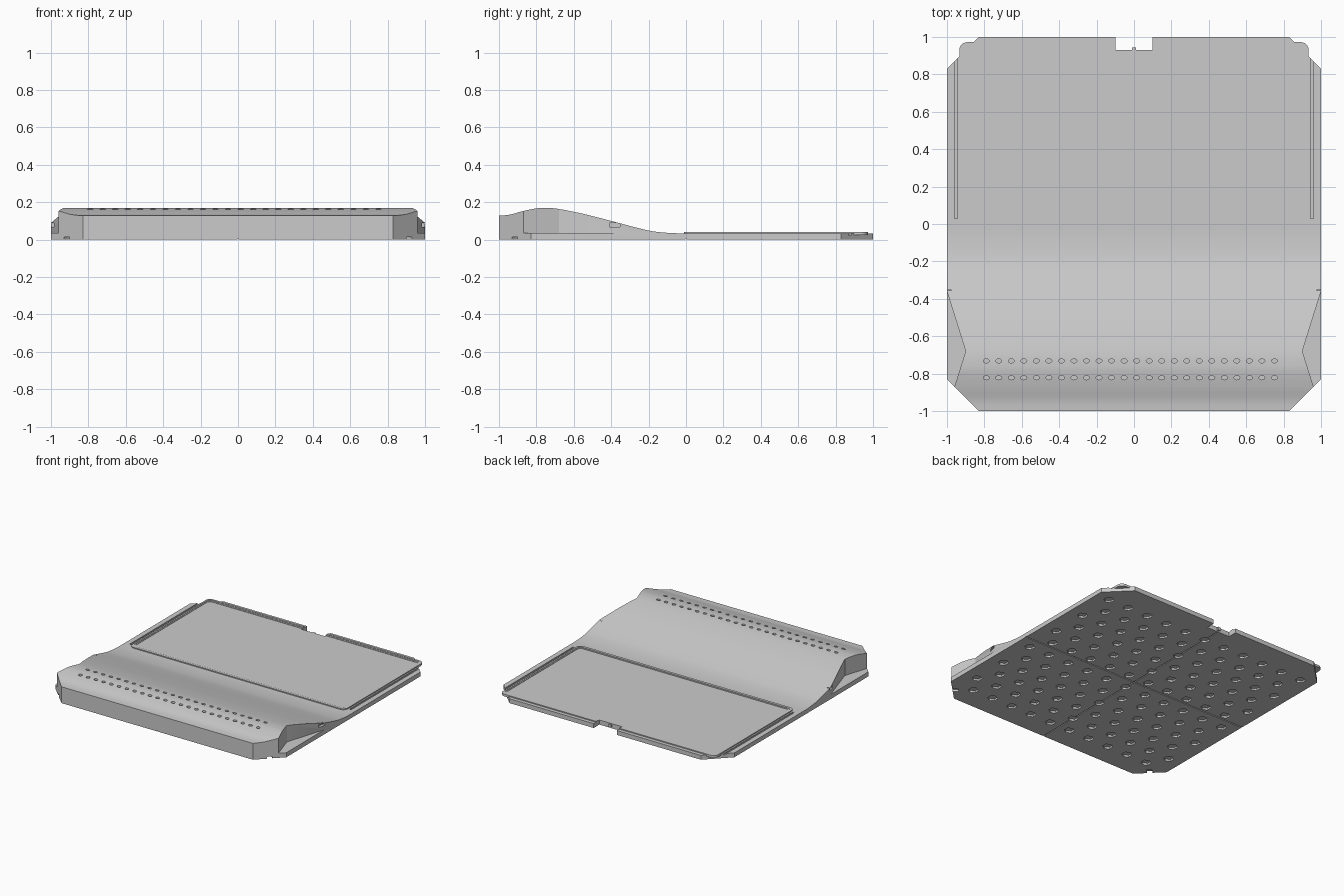
import bpy, bmesh, math
from mathutils import Vector

old = bpy.data.objects.get("Cube")
if old:
    bpy.data.objects.remove(old, do_unlink=True)

grey = bpy.data.materials.new("Matte Grey")
grey.use_nodes = True
COLOUR = (0.6, 0.6, 0.6, 1)
grey.diffuse_color = COLOUR
grey.node_tree.nodes["Principled BSDF"].inputs["Base Color"].default_value = COLOUR


def prism(bm, pts, lo, hi, axis="z"):
    """Extrude a flat outline along z, or a (y, z) outline along x."""
    place = (lambda p, h: (p[0], p[1], h)) if axis == "z" else (lambda p, h: (h, p[0], p[1]))
    a = [bm.verts.new(place(p, lo)) for p in pts]
    b = [bm.verts.new(place(p, hi)) for p in pts]
    n = len(pts)
    faces = [bm.faces.new(a), bm.faces.new(b)]
    faces += [bm.faces.new((a[i], a[(i + 1) % n], b[(i + 1) % n], b[i])) for i in range(n)]
    bmesh.ops.recalc_face_normals(bm, faces=faces)


def make(name, fill):
    bm = bmesh.new()
    fill(bm)
    mesh = bpy.data.meshes.new(name)
    bm.to_mesh(mesh)
    bm.free()
    mesh.materials.append(grey)
    obj = bpy.data.objects.new(name, mesh)
    bpy.context.collection.objects.link(obj)
    return obj


def cut(target, fill):
    """Subtract the shapes and keep the result as plain mesh."""
    tool = make("cutter", fill)
    tool.hide_render = True
    mod = target.modifiers.new("cut", "BOOLEAN")
    mod.object, mod.operation, mod.solver = tool, "DIFFERENCE", "EXACT"
    mod.use_self = True
    bpy.context.view_layer.update()
    ready = target.evaluated_get(bpy.context.evaluated_depsgraph_get())
    mesh = bpy.data.meshes.new_from_object(ready)
    target.modifiers.clear()
    target.data = mesh
    bpy.data.objects.remove(tool, do_unlink=True)


def rect(x0, x1, y0, y1):
    return [(x0, y0), (x1, y0), (x1, y1), (x0, y1)]


def round_rect(x, y0, y1, r):
    pts = []
    for k, (cx, cy) in enumerate(((x - r, y1 - r), (r - x, y1 - r), (r - x, y0 + r), (x - r, y0 + r))):
        for i in range(7):
            a = math.radians(90 * k + 15 * i)
            pts.append((cx + r * math.cos(a), cy + r * math.sin(a)))
    return pts


def ngon(x, y, rx, ry, n, turn=0):
    return [(x + rx * math.cos(turn + math.tau * i / n),
             y + ry * math.sin(turn + math.tau * i / n)) for i in range(n)]


# Wave profile of the top: smooth curve through a few heights
KNOTS = [(-1, .128), (-.94, .134), (-.87, .153), (-.8, .167), (-.75, .17), (-.68, .164),
         (-.55, .138), (-.4, .1), (-.28, .068), (-.18, .045), (-.08, .035), (0, .034)]


def wave():
    pts = []
    for i in range(len(KNOTS) - 1):
        p1, p2 = Vector(KNOTS[i]), Vector(KNOTS[i + 1])
        p0 = Vector(KNOTS[max(i - 1, 0)])
        p3 = Vector(KNOTS[min(i + 2, len(KNOTS) - 1)])
        for s in range(5):
            t = s / 5
            pts.append(0.5 * (2 * p1 + (p2 - p0) * t + (2 * p0 - 5 * p1 + 4 * p2 - p3) * t * t
                              + (3 * p1 - p0 - 3 * p2 + p3) * t ** 3))
    return [tuple(p) for p in pts] + [(0, .034), (1, .034), (1, 0), (-1, 0)]


def height(y):
    for (a, za), (b, zb) in zip(KNOTS, KNOTS[1:]):
        if a <= y <= b:
            return za + (zb - za) * (y - a) / (b - a)


body = make("body", lambda bm: prism(bm, wave(), -1, 1, "x"))


# Cut corners on the plan
def corners(bm):
    for sx in (-1, 1):
        for sy in (-1, 1):
            prism(bm, [(sx * .73, sy * 1.1), (sx * 1.1, sy * 1.1), (sx * 1.1, sy * .73)], -.1, .3)


# Angled hand cut-outs above a thin ledge on both sides
def side_cuts(bm):
    for s in (-1, 1):
        prism(bm, [(s * 1.02, -.297), (s * .9, -.68), (s * .98, -.933), (s * 1.2, -.933),
                   (s * 1.2, -.297)], .036, .3)


# Small slots where the cut-outs meet the sides
def side_slots(bm):
    for s in (-1, 1):
        prism(bm, rect(*sorted((s * .975, s * 1.1)), -.41, -.352), .068, .088)


# Two rows of vent holes along the ridge
def vents(bm):
    for y in (-.822, -.732):
        for i in range(24):
            prism(bm, ngon(-.79 + i * .067, y, .016, .011, 12), height(y) - .016, .2)


# Honeycomb of shallow pockets underneath
def pockets(bm):
    for row in range(12):
        n = 11 - row % 2
        for i in range(n):
            prism(bm, ngon((i - (n - 1) / 2) * .1776, .78 - row * .1455, .037, .037, 6, math.pi / 6),
                  -.05, .014)


# Thin cross grooves underneath
def groove_x(bm):
    prism(bm, rect(-.004, .004, -1.1, 1.1), -.05, .006)


def groove_y(bm):
    prism(bm, rect(-1.1, 1.1, -.004, .004), -.05, .006)


# Small notches under the front corners
def feet_notches(bm):
    for s in (-1, 1):
        c = Vector((s * .915, -.915))
        u, v = Vector((s, -1)) * .03, Vector((s, 1)) * .014
        prism(bm, [tuple(p) for p in (c + u + v, c + u - v, c - u - v, c - u + v)], -.05, .015)


# Long rail grooves beside the tray
def rails(bm):
    for s in (-1, 1):
        prism(bm, rect(s * .952 - .008, s * .952 + .008, .03, .94), .025, .1)


def back_notch(bm):
    prism(bm, rect(-.1, .1, .93, 1.1), -.1, .3)


for step in (corners, side_cuts, side_slots, rails, back_notch, feet_notches, groove_x, groove_y,
             vents, pockets):
    cut(body, step)

# Rounded tray with a raised lip and a stepped recess
tray = make("tray", lambda bm: prism(bm, round_rect(.933, -.012, .972, .04), .024, .042))
cut(tray, lambda bm: prism(bm, round_rect(.92, .008, .955, .03), .039, .1))
cut(tray, lambda bm: prism(bm, round_rect(.91, .018, .94, .025), .036, .1))
cut(tray, back_notch)

# Small locating tab in the notch
tab = make("locating_tab", lambda bm: prism(bm, rect(-.011, .011, .92, .943), .01, .034))

for obj in (body, tray, tab):
    bpy.ops.object.select_all(action="DESELECT")
    obj.select_set(True)
    bpy.context.view_layer.objects.active = obj
    bpy.ops.object.shade_smooth_by_angle(angle=math.radians(25))
